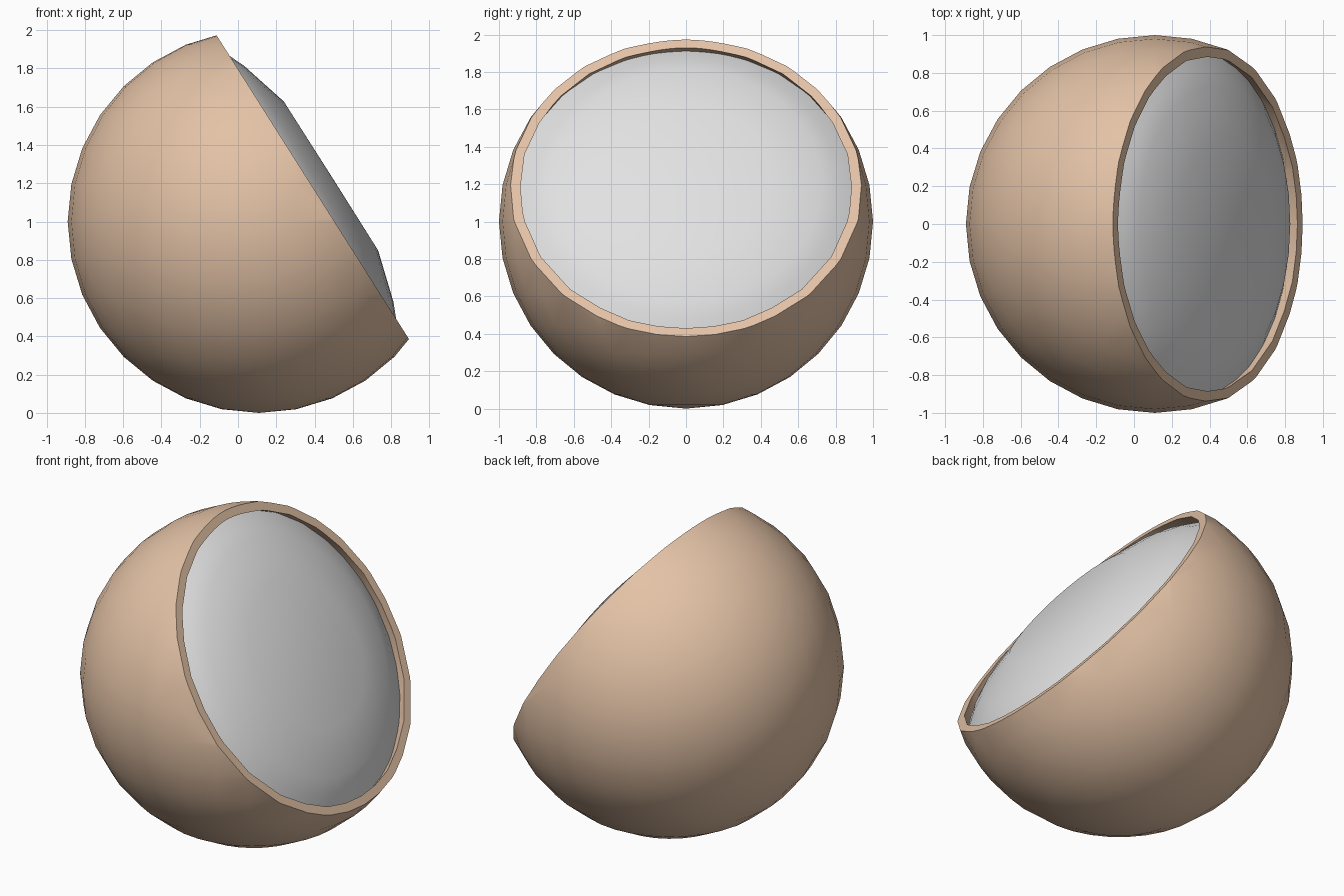
import bpy, bmesh, math
from mathutils import Vector, Matrix

if "Cube" in bpy.data.objects:
    bpy.data.objects.remove(bpy.data.objects["Cube"], do_unlink=True)

CENTRE = Vector((0.11, 0, 1.0))
AXIS = Vector((0.845, 0, 0.535)).normalized()   # direction the opening faces
OPENING = 0.333                                 # distance of the rim plane from the centre


def material(name, colour):
    m = bpy.data.materials.new(name)
    m.use_nodes = True
    m.diffuse_color = (*colour, 1)
    bsdf = m.node_tree.nodes["Principled BSDF"]
    bsdf.inputs["Base Color"].default_value = (*colour, 1)
    bsdf.inputs["Roughness"].default_value = 0.7
    return m


def finish(bm, name, mat):
    mesh = bpy.data.meshes.new(name)
    bm.to_mesh(mesh)
    bm.free()
    obj = bpy.data.objects.new(name, mesh)
    bpy.context.collection.objects.link(obj)
    obj.location = CENTRE
    mesh.materials.append(mat)
    bpy.ops.object.select_all(action="DESELECT")
    obj.select_set(True)
    bpy.context.view_layer.objects.active = obj
    bpy.ops.object.shade_smooth_by_angle(angle=math.radians(35))
    return obj


tan = material("tan shell", (0.77, 0.54, 0.38))
white = material("pale grey", (0.76, 0.76, 0.76))

# Shell: two nested spheres sliced by the rim plane, joined by a flat rim
bm = bmesh.new()
for radius in (1.0, 0.95):
    bmesh.ops.create_uvsphere(bm, u_segments=32, v_segments=16, radius=radius)
cut = bmesh.ops.bisect_plane(bm, geom=bm.verts[:] + bm.edges[:] + bm.faces[:],
                             plane_co=AXIS * OPENING, plane_no=AXIS, clear_outer=True)
rim_edges = [e for e in bm.edges if e.is_boundary]
bmesh.ops.triangle_fill(bm, edges=rim_edges, use_beauty=True, normal=AXIS)
bmesh.ops.recalc_face_normals(bm, faces=bm.faces[:])
finish(bm, "shell", tan)

# Shallow dome filling the opening, turned from a (radius, height) profile
profile = [(0, 0.446), (0.46, 0.445), (0.73, 0.369), (0.82, 0.33), (0.912, 0.27)]
bm = bmesh.new()
verts = [bm.verts.new((r, 0, h)) for r, h in profile]
edges = [bm.edges.new(pair) for pair in zip(verts, verts[1:])]
bmesh.ops.spin(bm, geom=verts + edges, cent=(0, 0, 0), axis=(0, 0, 1),
               angle=math.tau, steps=32)
bmesh.ops.remove_doubles(bm, verts=bm.verts[:], dist=0.0005)
bmesh.ops.recalc_face_normals(bm, faces=bm.faces[:])
if sum(f.normal.z for f in bm.faces) < 0:
    bmesh.ops.reverse_faces(bm, faces=bm.faces[:])
bmesh.ops.transform(bm, matrix=AXIS.to_track_quat("Z", "Y").to_matrix().to_4x4(),
                    verts=bm.verts[:])
finish(bm, "inner_dome", white)
